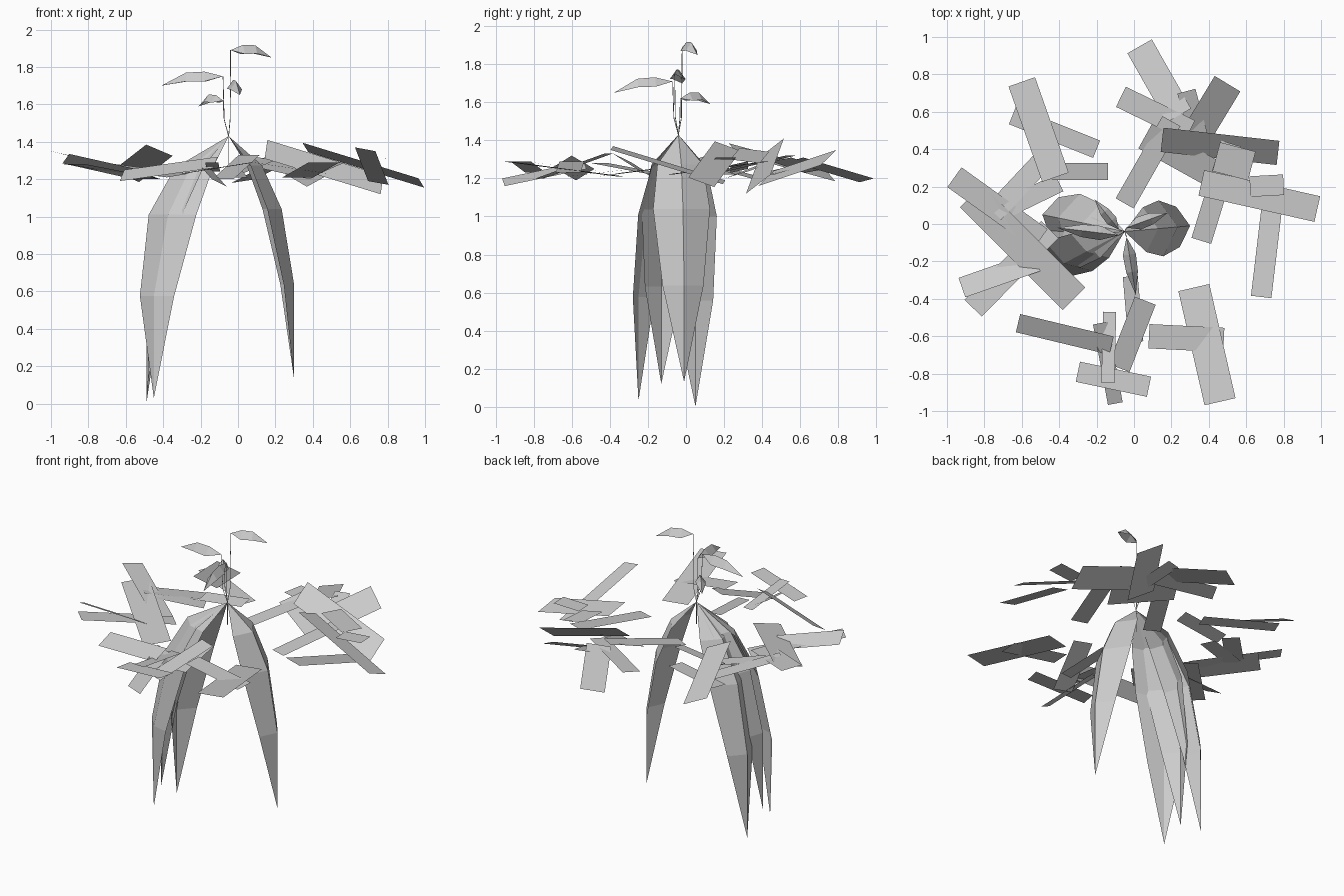
import bpy
from mathutils import Vector

Z = Vector((0, 0, 1))
APEX = Vector((-0.05, -0.04, 1.43))


def make(name, verts, faces):
    me = bpy.data.meshes.new(name)
    me.from_pydata(verts, [], faces)
    ob = bpy.data.objects.new(name, me)
    bpy.context.collection.objects.link(ob)
    return ob


def leaf(name, spine, half, side, fold):
    """Folded leaf: pointed at both ends, side edges pulled along the fold vector."""
    verts, faces, rows = [], [], []
    for p, h in zip(spine, half):
        i = len(verts)
        if h == 0:
            verts.append(p)
            rows.append((i, i, i))
        else:
            verts += [p + side * h + fold * h, p, p - side * h + fold * h]
            rows.append((i, i + 1, i + 2))
    for a, b in zip(rows, rows[1:]):
        for k in (0, 1):
            quad = [a[k], b[k], b[k + 1], a[k + 1]]
            faces.append(list(dict.fromkeys(quad)))
    make(name, verts, faces)


# Large hanging leaves: tip x, y, z, widest half width, fold, facing direction
for n, (x, y, z, w, fold, face) in enumerate([
        (0.30, -0.01, 0.13, 0.15, 0.6, None),
        (-0.49, 0.05, 0.0, 0.15, 0.6, None),
        (-0.48, -0.13, 0.12, 0.14, 0.6, None),
        (-0.45, -0.25, 0.03, 0.15, 0.3, (-0.53, -0.85, 0))]):
    out = Vector((x, y, 0)) - Vector((APEX.x, APEX.y, 0))
    drop = APEX.z - z
    spine = [APEX + out * r - Z * drop * d for r, d in
             [(0, 0), (0.51, 0.12), (0.81, 0.3), (1, 0.61), (1, 1)]]
    direction = Vector(face or out).normalized()
    leaf(f"hanging_leaf_{n}", spine, [0, 0.8 * w, w, 0.72 * w, 0],
         Z.cross(direction), direction * -fold)

# Small upper leaves with thin stems: leaf base, leaf tip, half width
for n, (base, tip, w) in enumerate([
        ((-0.04, -0.02, 1.89), (0.18, 0.06, 1.85), 0.035),
        ((-0.08, -0.06, 1.75), (-0.41, -0.02, 1.70), 0.038),
        ((-0.04, -0.07, 1.71), (0.01, -0.38, 1.65), 0.035),
        ((-0.08, -0.03, 1.62), (-0.21, 0.13, 1.59), 0.03)]):
    a, b = Vector(base), Vector(tip)
    flat = Vector((b.x - a.x, b.y - a.y, 0)).normalized()
    spine = [a, a.lerp(b, 0.3) + Z * 0.04, a.lerp(b, 0.6) + Z * 0.05, b]
    leaf(f"upper_leaf_{n}", spine, [0, w, 0.9 * w, 0], Z.cross(flat), Z * -1.4)
    cu = bpy.data.curves.new(f"stem_{n}", 'CURVE')
    cu.dimensions = '3D'
    cu.bevel_depth = 0.002
    cu.bevel_resolution = 0
    sp = cu.splines.new('POLY')
    pts = [(-0.05, -0.04, 1.28), (-0.05, -0.04, 1.43),
           (a.x * 0.8 - 0.01, a.y * 0.8 - 0.008, 1.52), base]
    sp.points.add(3)
    for p, co in zip(sp.points, pts):
        p.co = (*co, 1)
    bpy.context.collection.objects.link(bpy.data.objects.new(f"stem_{n}", cu))


def card(name, x0, y0, x1, y1, w, z0, z1, roll=0.0):
    """Flat strip between two end midpoints; roll lifts its left edge."""
    a, b = Vector((x0, y0, z0)), Vector((x1, y1, z1))
    s = Z.cross(Vector((x1 - x0, y1 - y0, 0))).normalized() * w / 2 + Z * roll
    make(name, [a + s, a - s, b - s, b + s], [(0, 1, 2, 3)])


def group(name, rows):
    for i, row in enumerate(rows):
        card(f"{name}_strip_{i}", *row)


# Ring of flat strips: end midpoints, width, end heights, roll
group("back_right", [
    (0.03, 0.95, 0.24, 0.58, 0.15, 1.19, 1.30, 0.01),
    (-0.07, 0.68, 0.30, 0.50, 0.12, 1.24, 1.30, 0.01),
    (0.50, 0.75, 0.30, 0.42, 0.16, 1.31, 1.20, -0.04),
    (0.15, 0.45, 0.77, 0.38, 0.13, 1.36, 1.17, 0.05),
    (-0.05, 0.11, 0.20, 0.55, 0.11, 1.22, 1.32),
    (0.28, 0.71, 0.35, 0.45, 0.10, 1.30, 1.22),
    (0.06, 0.47, 0.42, 0.27, 0.15, 1.30, 1.22, 0.02)])
group("right", [
    (0.36, -0.09, 0.52, 0.43, 0.11, 1.22, 1.29),
    (0.36, 0.22, 0.98, 0.08, 0.14, 1.37, 1.18, -0.025),
    (0.68, -0.39, 0.75, 0.20, 0.11, 1.36, 1.18, 0.01),
    (0.62, 0.20, 0.80, 0.21, 0.11, 1.30, 1.31),
    (0.44, 0.36, 0.63, 0.31, 0.16, 1.35, 1.29, -0.01)])
group("back_left", [
    (-0.60, 0.76, -0.42, 0.25, 0.15, 1.215, 1.355, -0.03),
    (-0.65, 0.58, -0.20, 0.40, 0.10, 1.26, 1.22),
    (-0.46, 0.28, -0.14, 0.28, 0.09, 1.24, 1.28, 0.01),
    (-0.45, 0.38, -0.75, 0.06, 0.11, 1.20, 1.29),
    (-0.40, 0.22, -0.75, 0.05, 0.10, 1.22, 1.28)])
group("left", [
    (-0.96, 0.25, -0.50, -0.08, 0.13, 1.34, 1.23, -0.01),
    (-0.87, 0.15, -0.32, -0.40, 0.17, 1.29, 1.22, 0.01),
    (-0.92, -0.34, -0.52, -0.20, 0.11, 1.31, 1.22, -0.025),
    (-0.86, -0.45, -0.45, -0.03, 0.13, 1.28, 1.20)])
group("front", [
    (-0.62, -0.53, -0.12, -0.65, 0.10, 1.22, 1.29, 0.03),
    (-0.10, -0.96, -0.18, -0.53, 0.08, 1.18, 1.27, 0.02),
    (-0.13, -0.47, -0.14, -0.85, 0.07, 1.24, 1.29),
    (-0.30, -0.79, 0.08, -0.87, 0.11, 1.23, 1.29),
    (0.06, -0.41, -0.08, -0.77, 0.12, 1.33, 1.20),
    (0.08, -0.60, 0.48, -0.62, 0.13, 1.29, 1.23),
    (0.32, -0.34, 0.46, -0.95, 0.17, 1.21, 1.29),
    (-0.02, -0.28, 0.01, -0.63, 0.08, 1.25, 1.21)])
